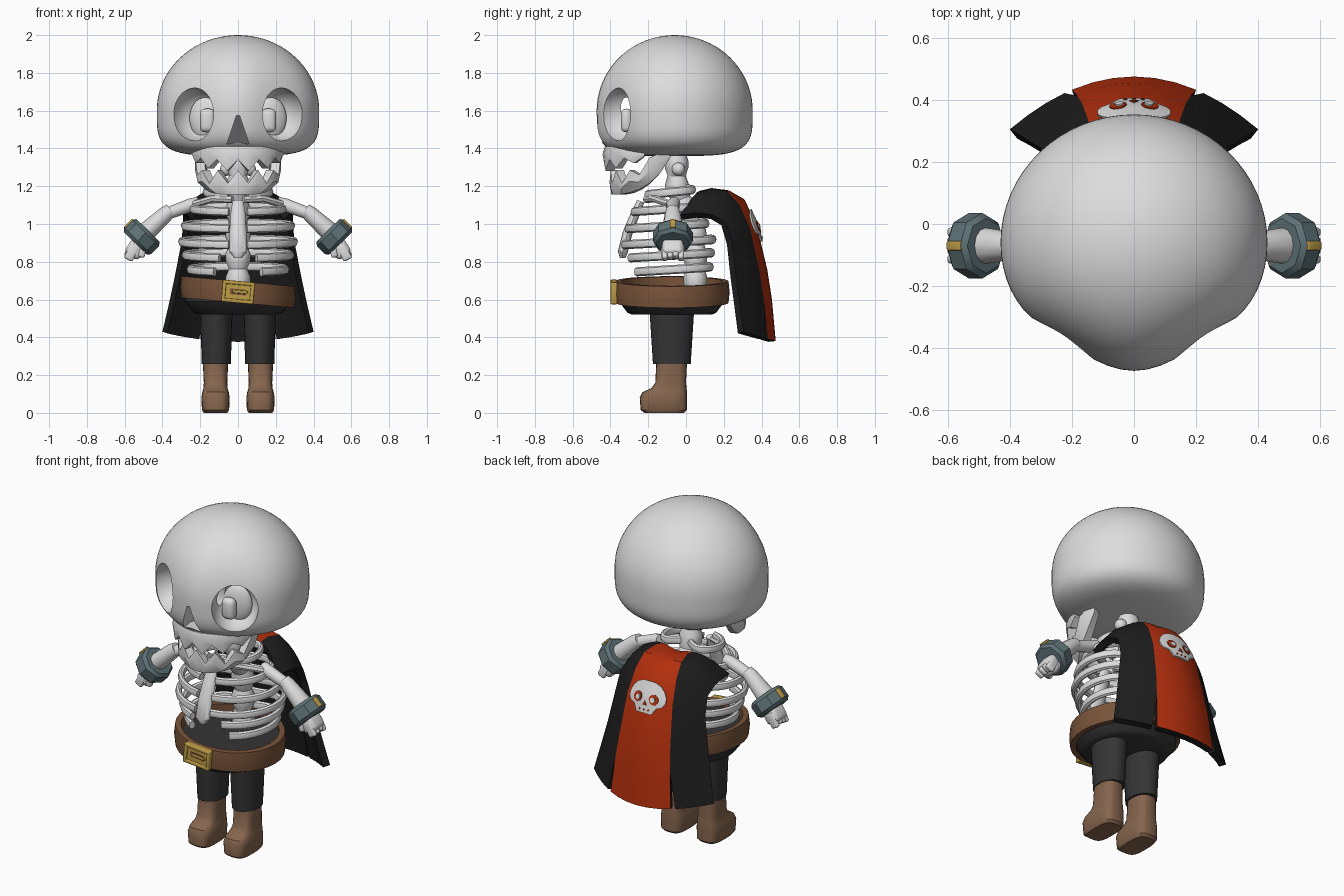
import bpy, bmesh, math
from mathutils import Vector, Matrix

if "Cube" in bpy.data.objects:
    bpy.data.objects.remove(bpy.data.objects["Cube"])

def material(name, r, g, b):
    m = bpy.data.materials.new(name)
    m.diffuse_color = (r, g, b, 1)
    m.use_nodes = True
    m.node_tree.nodes["Principled BSDF"].inputs["Base Color"].default_value = m.diffuse_color
    return m

BONE = material("bone", 0.72, 0.72, 0.72)
BLACK = material("black_cloth", 0.012, 0.012, 0.012)
RED = material("red_cloth", 0.45, 0.028, 0.004)
TROUSER = material("dark_grey_cloth", 0.035, 0.035, 0.035)
BOOT = material("boot_leather", 0.235, 0.13, 0.075)
BELT = material("belt_leather", 0.19, 0.088, 0.042)
GOLD = material("gold", 0.52, 0.34, 0.06)
STEEL = material("blue_grey_metal", 0.11, 0.165, 0.18)

def finish(name, bm, mats, mirror=False, bevel=0, solid=0, recalc=True):
    if recalc:
        bmesh.ops.recalc_face_normals(bm, faces=bm.faces[:])
    me = bpy.data.meshes.new(name)
    bm.to_mesh(me)
    bm.free()
    for m in mats:
        me.materials.append(m)
    ob = bpy.data.objects.new(name, me)
    bpy.context.collection.objects.link(ob)
    if bevel:
        b = ob.modifiers.new("bevel", 'BEVEL')
        b.width, b.segments = bevel, 3
    if solid:
        s = ob.modifiers.new("thickness", 'SOLIDIFY')
        s.thickness, s.offset = solid, -1
    if mirror:
        ob.modifiers.new("mirror", 'MIRROR')
    return ob

def loft(name, rings, mat, wrap=False, **kw):
    """Bridge rings of points; cap the ends unless wrapped."""
    bm = bmesh.new()
    vs = [[bm.verts.new(p) for p in r] for r in rings]
    n = len(vs[0])
    for i in range(len(vs) if wrap else len(vs) - 1):
        a, b = vs[i], vs[(i + 1) % len(vs)]
        for j in range(n):
            bm.faces.new((a[j], a[(j + 1) % n], b[(j + 1) % n], b[j]))
    if not wrap:
        bm.faces.new(vs[0])
        bm.faces.new(vs[-1])
    return finish(name, bm, [mat], **kw)

def sweep(name, pts, radii, mat, n=12, **kw):
    """Sweep an elliptical section along points."""
    pts = [Vector(p) for p in pts]
    d = pts[-1] - pts[0]
    ref = Vector((0, 1, 0)) if abs(d.z) > 0.9 * d.length else Vector((0, 0, 1))
    rings = []
    for i, p in enumerate(pts):
        t = (pts[min(i + 1, len(pts) - 1)] - pts[max(i - 1, 0)]).normalized()
        side = t.cross(ref).normalized()
        up = side.cross(t)
        a, b = radii[i] if isinstance(radii, list) else radii
        rings.append([p + side * a * math.cos(k * math.tau / n) + up * b * math.sin(k * math.tau / n)
                      for k in range(n)])
    return loft(name, rings, mat, **kw)

def box(name, size, loc, mat, tilt=0, **kw):
    bm = bmesh.new()
    bmesh.ops.create_cube(bm, size=1)
    bm.transform(Matrix.Translation(loc) @ Matrix.Rotation(tilt, 4, 'Y') @ Matrix.Diagonal((*size, 1)))
    return finish(name, bm, [mat], **kw)

def ball(name, size, loc, mat, turn=0, **kw):
    bm = bmesh.new()
    bmesh.ops.create_uvsphere(bm, u_segments=32, v_segments=20, radius=1)
    bm.transform(Matrix.Translation(loc) @ Matrix.Rotation(turn, 4, 'Z') @ Matrix.Diagonal((*size, 1)))
    return finish(name, bm, [mat], **kw)

# Cranium: round dome, flat underside, wedge-shaped face
bm = bmesh.new()
bmesh.ops.create_uvsphere(bm, u_segments=64, v_segments=40, radius=1)
for v in bm.verts:
    p = v.co.copy()
    c = math.hypot(p.x, p.y)
    k, z = 1, 1.6 + 0.4 * p.z
    if p.z < 0:
        k = math.sqrt(c) / c if c > 1e-5 else 0
        z = 1.6 - 0.24 * math.sqrt(-p.z)
    x, y = 0.43 * p.x * k, -0.06 + 0.413 * p.y * k
    if p.y < 0:
        y += 0.045 * math.sin(math.pi * x / 0.6) ** 2 * min(1, 1.2 * p.y * p.y)
    v.co = (x, y, z)
cranium = finish("cranium", bm, [BONE])

# Eye sockets, bridge hollow and nose opening with a sloping roof
cutters = [ball("socket_cutter", (0.127, 0.16, 0.14), (s * 0.232, -0.36, 1.58), BONE, s * 0.44)
           for s in (-1, 1)]
cutters.append(ball("bridge_cutter", (0.16, 0.04, 0.09), (0, -0.315, 1.62), BONE))
nose = [(-0.06, 1.42), (0, 1.437), (0.06, 1.42), (0.008, 1.575), (-0.008, 1.575)]
cutters.append(loft("nose_cutter", [[(x, -0.6, z) for x, z in nose],
                                    [(x, -0.25 - 1.3 * (z - 1.43), z) for x, z in nose]], BONE))
for cut in cutters:
    cut.hide_render = True
    m = cranium.modifiers.new("cut", 'BOOLEAN')
    m.operation, m.solver, m.object = 'DIFFERENCE', 'EXACT', cut

# Eyes
ball("eyeball", (0.085, 0.035, 0.11), (0.175, -0.255, 1.56), BONE, 0.3, mirror=True)
box("pupil", (0.08, 0.06, 0.125), (0.162, -0.315, 1.548), BONE, bevel=0.028, mirror=True)

# Upper jaw with pointed teeth, blending into the face
rings = []
for i in range(13):
    a = math.radians(-84 + 14 * i)
    q = (abs(i - 6) / 6) ** 2
    zb = 1.28 + 0.06 * q if i % 2 else 1.34 + 0.02 * q
    rings.append([(r * math.sin(a), -0.195 - r * math.cos(a), z) for r, z in
                  ((0.19, 1.425), (0.235, 1.41), (0.247, 1.37), (0.238, zb), (0.19, zb), (0.15, 1.42))])
loft("upper_jaw", rings, BONE)

# Lower jaw, rising to the hinge at the back
rings = []
for k in range(-8, 9):
    a = math.radians(14 * k)
    q = abs(k)
    zt = (1.215 if q % 2 else 1.285) if q < 5 else (1.26, 1.35, 1.375, 1.375)[q - 5]
    zb = 1.155 + 0.19 * (q / 8) ** 4
    f = 0.72 + 0.28 * (q / 8) ** 2
    rings.append([(r * g * math.sin(a), -0.17 - r * math.cos(a), z)
                  for r, g, z in ((0.228, 1, zt), (0.235, 0.97, (zt + zb) / 2), (0.225, f, zb),
                                  (0.175, f, zb), (0.18, 1, zt))])
loft("lower_jaw", rings, BONE)

# Spine and neck
pts, radii = [], []
for i in range(19):
    z = 0.64 + 0.041 * i
    pts.append((0, 0.05 - 0.1 * min(1, max(0, (z - 0.95) / 0.25)), z))
    radii.append((0.065, 0.062) if i % 3 else (0.048, 0.048))
sweep("spine", pts, radii, BONE)
ball("neck_knob", (0.035, 0.035, 0.035), (0.06, -0.04, 1.29), BONE, mirror=True)

# Ribs: height, half width, front, back, front gap
for z, hw, yf, yb, gap in ((1.17, 0.17, -0.21, 0.08, 0.3), (1.08, 0.24, -0.28, 0.13, 0.2),
                           (0.99, 0.285, -0.31, 0.17, 0.16), (0.905, 0.30, -0.33, 0.21, 0.16),
                           (0.835, 0.28, -0.31, 0.2, 0.35), (0.76, 0.255, -0.29, 0.19, 0.5)):
    pts = []
    for i in range(29):
        a = gap + (math.tau - 2 * gap) * i / 28
        c = math.cos(a)
        pts.append((hw * math.sin(a), (yf + yb) / 2 - (yb - yf) / 2 * c - 0.09 * max(0, -c) ** 8,
                    z - 0.015 * c))
    sweep("rib", pts, (0.018, 0.024), BONE, n=8)
sweep("breastbone", [(0, -0.24, 1.12), (0, -0.27, 1.05), (0, -0.31, 0.95), (0, -0.335, 0.85), (0, -0.335, 0.82)],
      [(0.03, 0.02), (0.04, 0.024), (0.045, 0.026), (0.045, 0.026), (0.02, 0.015)], BONE)

# Arms
sweep("collarbone", [(0.03, -0.21, 1.13), (0.13, -0.17, 1.135), (0.25, -0.07, 1.1)], (0.02, 0.02), BONE,
      n=8, mirror=True)
sweep("upper_arm", [(0.21, -0.06, 1.115), (0.25, -0.07, 1.1), (0.36, -0.07, 1.06), (0.39, -0.07, 1.05)],
      [(0.03, 0.03), (0.036, 0.036), (0.032, 0.032), (0.04, 0.04)], BONE, mirror=True)
sweep("forearm", [(0.355, -0.07, 1.075), (0.38, -0.07, 1.055), (0.49, -0.07, 0.955), (0.53, -0.07, 0.91)],
      [(0.035, 0.035), (0.042, 0.042), (0.06, 0.052), (0.058, 0.05)], BONE, mirror=True)

# Bracers with a gold clasp
axis = Vector((0.7, 0, -0.714))
centre = Vector((0.51, -0.07, 0.932))
sweep("bracer", [centre + axis * t for t in (-0.048, -0.03, 0.03, 0.048)],
      [(0.088, 0.085), (0.106, 0.1), (0.106, 0.1), (0.088, 0.085)], STEEL, n=8, mirror=True)
box("bracer_clasp", (0.06, 0.03, 0.022), centre + Vector((0.066, 0, 0.066)), GOLD,
    tilt=math.radians(45), bevel=0.004, mirror=True)

# Fists
box("palm", (0.09, 0.11, 0.1), (0.54, -0.07, 0.87), BONE, tilt=-0.6, bevel=0.025, mirror=True)
for i in range(4):
    box("finger", (0.05, 0.03, 0.09), (0.562, -0.113 + 0.029 * i, 0.85 + 0.006 * (i % 3)), BONE,
        tilt=-0.5, bevel=0.012, mirror=True)
box("thumb", (0.035, 0.035, 0.075), (0.505, -0.115, 0.86), BONE, tilt=-0.2, bevel=0.012, mirror=True)

# Hips, belt and buckle
def circle(r, z, tilt=0.0, n=32):
    return [(r * math.cos(k * math.tau / n), -0.075 + r * math.sin(k * math.tau / n),
             z - tilt * r * math.cos(k * math.tau / n)) for k in range(n)]

loft("hips", [circle(r, z) for r, z in ((0.21, 0.52), (0.235, 0.53), (0.28, 0.59), (0.275, 0.66))], TROUSER)
loft("belt", [circle(r, 0.64 + z, 0.09) for r, z in
              ((0.268, -0.057), (0.3, -0.057), (0.306, 0), (0.3, 0.057), (0.268, 0.057))], BELT, wrap=True)
TILT = 0.09
for dx, dz, w, h in ((0, 0.048, 0.17, 0.02), (0, -0.048, 0.17, 0.02), (0.075, 0, 0.02, 0.114), (-0.075, 0, 0.02, 0.114)):
    box("buckle_frame", (w, 0.035 if h < 0.1 else 0.034, h), (dx + dz * TILT, -0.382, 0.64 + dz - dx * TILT),
        GOLD, tilt=TILT, bevel=0.005)
box("buckle_plate", (0.14, 0.02, 0.09), (0, -0.379, 0.64), GOLD, tilt=TILT)
box("buckle_slot", (0.085, 0.006, 0.03), (0, -0.388, 0.64), BELT, tilt=TILT)
box("buckle_prong", (0.08, 0.014, 0.016), (0.012, -0.389, 0.64), GOLD, tilt=TILT, bevel=0.004)

# Trouser legs
sweep("trouser_leg", [(0.115, -0.075, 0.54), (0.115, -0.075, 0.26)], [(0.086, 0.118), (0.077, 0.1)],
      TROUSER, n=20, mirror=True)

# Boots: height, half width, toe, heel
rings = []
for z, hx, yf, yb in ((0, 0.062, -0.22, -0.01), (0.015, 0.072, -0.24, 0.005), (0.08, 0.075, -0.245, 0.005),
                      (0.11, 0.07, -0.23, 0.005), (0.13, 0.064, -0.185, 0.003),
                      (0.16, 0.062, -0.162, 0), (0.262, 0.067, -0.158, 0.005)):
    ring = []
    e = 0.6 if z < 0.2 else 0.85
    for k in range(24):
        c, s = math.cos(k * math.tau / 24), math.sin(k * math.tau / 24)
        ring.append((0.119 + hx * math.copysign(abs(c) ** e, c),
                     (yf + yb) / 2 + (yb - yf) / 2 * math.copysign(abs(s) ** e, s), z))
    rings.append(ring)
loft("boot", rings, BOOT, mirror=True)

# Cape rows: centre y, centre z, half width, side y, side z, spread, droop power, shoulder lift
ROWS = [(0.08, 1.16, 0.27, -0.03, 1.05, 1.5, 4, 0.03), (0.14, 1.175, 0.285, 0.05, 1.06, 1.45, 4, 0.03),
        (0.23, 1.175, 0.29, 0.14, 1.05, 1.25, 3, 0.02), (0.31, 1.13, 0.29, 0.21, 1.01, 1.1, 2, 0),
        (0.375, 0.99, 0.30, 0.245, 0.90, 1, 2, 0), (0.43, 0.76, 0.335, 0.265, 0.72, 1, 2, 0),
        (0.455, 0.60, 0.365, 0.285, 0.58, 1, 2, 0), (0.475, 0.38, 0.40, 0.305, 0.43, 1, 2, 0)]

def cape_point(row, u):
    yc, zc, w, ys, zs, e, p, lift = row
    a = abs(u)
    return Vector((math.copysign(w * a ** e, u), yc + (ys - yc) * a ** p,
                   zc + (zs - zc) * a ** p + lift * 4 * a * a * (1 - a * a)))

def grid(bm, rows, index):
    vs = [[bm.verts.new(p) for p in r] for r in rows]
    for a, b in zip(vs, vs[1:]):
        for c in range(len(a) - 1):
            bm.faces.new((a[c], a[c + 1], b[c + 1], b[c])).material_index = index

# Red back panel and two black side panels, slit apart at the hem
bm = bmesh.new()
grid(bm, [[cape_point(r, c / 6) for c in range(-3, 4)] for r in ROWS], 0)
for s in (-1, 1):
    rows = []
    for i, r in enumerate(ROWS):
        slit = 0.06 if i == 7 else 0
        us = [0.5 + slit + (0.5 - slit) * c / 3 for c in range(4)]
        rows.append([cape_point(r, s * u) for u in (us if s > 0 else us[::-1])])
    grid(bm, rows, 1)
cape = finish("cape", bm, [RED, BLACK, BLACK], solid=0.04, recalc=False)
cape.modifiers["thickness"].material_offset = 1
cape.modifiers["thickness"].material_offset_rim = 1

# Skull emblem laid on the back of the cape
def on_cape(x, z, off):
    z -= 0.01
    i = next(k for k in range(3, 7) if ROWS[k + 1][1] <= z)
    t = (ROWS[i][1] - z) / (ROWS[i][1] - ROWS[i + 1][1])
    row = [a + (b - a) * t for a, b in zip(ROWS[i], ROWS[i + 1])]
    u = math.copysign(abs(x / row[2]) ** (1 / row[5]), x)
    return cape_point(row, u) + Vector((0, 0.94, 0.34)) * off

bm = bmesh.new()
outline = ((1.085, 0.04), (1.075, 0.075), (1.055, 0.1), (1.025, 0.118), (0.995, 0.118), (0.97, 0.104),
           (0.955, 0.073), (0.94, 0.063), (0.915, 0.05))
grid(bm, [[on_cape(h * (c / 5 - 1), z, 0.012) for c in range(11)] for z, h in outline], 0)
spots = [(0, 0.967, 0.016, 3, 0.016, 1)] + [(x, 0.934, 0.006, 4, 0.016, 1) for x in (-0.028, 0, 0.028)]
for s in (-1, 1):
    spots += [(s * 0.052, 0.998, 0.028, 12, 0.016, 1), (s * 0.048, 0.996, 0.015, 10, 0.02, 0)]
for x, z, r, n, off, index in spots:
    f = bm.faces.new([bm.verts.new(on_cape(x - r * math.sin(k * math.tau / n), z + r * math.cos(k * math.tau / n), off))
                      for k in range(n)])
    f.normal_update()
    if f.normal.y < 0:
        f.normal_flip()
    f.material_index = index
finish("cape_emblem", bm, [BONE, RED], solid=0.009, recalc=False)

# Apply modifiers, drop the cutters, then smooth with sharp edges kept
dg = bpy.context.evaluated_depsgraph_get()
parts = [o for o in bpy.context.scene.objects if o not in cutters]
baked = [bpy.data.meshes.new_from_object(o.evaluated_get(dg)) for o in parts]
for ob, me in zip(parts, baked):
    ob.modifiers.clear()
    ob.data = me
for cut in cutters:
    bpy.data.objects.remove(cut)
for ob in parts:
    ob.select_set(True)
bpy.context.view_layer.objects.active = parts[0]
bpy.ops.object.shade_smooth_by_angle(angle=math.radians(35))
